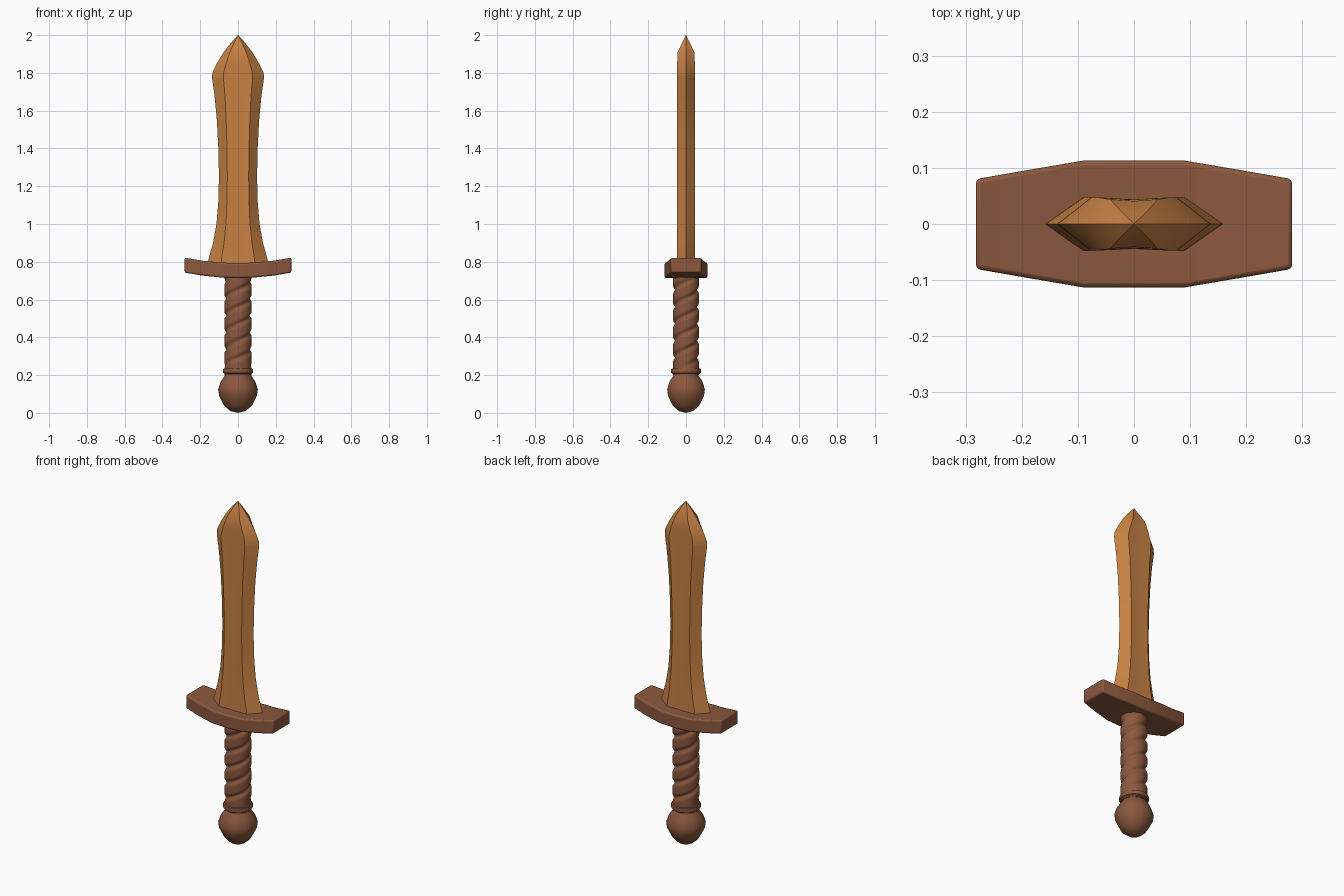
import bpy, bmesh, math
from math import sin, cos, pi, tau

if "Cube" in bpy.data.objects:
    bpy.data.objects.remove(bpy.data.objects["Cube"])


def material(name, rgb):
    m = bpy.data.materials.new(name)
    m.diffuse_color = (*rgb, 1)
    m.use_nodes = True
    m.node_tree.nodes["Principled BSDF"].inputs["Base Color"].default_value = m.diffuse_color
    return m


BLADE = material("honey wood", (0.57, 0.22, 0.056))
BROWN = material("dark brown wood", (0.26, 0.098, 0.048))


def loft(name, rings, mat, angle=35, bevel=0):
    """Skin a list of closed rings and cap both ends."""
    bm = bmesh.new()
    loops = [[bm.verts.new(p) for p in ring] for ring in rings]
    n = len(loops[0])
    for a, b in zip(loops, loops[1:]):
        for i in range(n):
            j = (i + 1) % n
            bm.faces.new((a[i], a[j], b[j], b[i]))
    bm.faces.new(loops[0])
    bm.faces.new(loops[-1])
    bmesh.ops.remove_doubles(bm, verts=bm.verts, dist=1e-5)
    bmesh.ops.recalc_face_normals(bm, faces=bm.faces)
    me = bpy.data.meshes.new(name)
    bm.to_mesh(me)
    bm.free()
    me.materials.append(mat)
    ob = bpy.data.objects.new(name, me)
    bpy.context.collection.objects.link(ob)
    if bevel:
        mod = ob.modifiers.new("soft edges", "BEVEL")
        mod.width = bevel
        mod.segments = 2
        mod.angle_limit = math.radians(40)
    bpy.ops.object.select_all(action="DESELECT")
    bpy.context.view_layer.objects.active = ob
    ob.select_set(True)
    bpy.ops.object.shade_smooth_by_angle(angle=math.radians(angle))
    return ob


def turned(name, profile, sides, mat, angle=35):
    rings = [[(r * cos(tau * i / sides), r * sin(tau * i / sides), z)
              for i in range(sides)] for r, z in profile]
    return loft(name, rings, mat, angle)


# Blade: bevelled hexagonal section with a shallow central hollow
def blade_ring(z, w, t):
    f = 0.56 * w
    return [(w, 0, z), (f, t, z), (0, t * 0.93, z), (-f, t, z),
            (-w, 0, z), (-f, -t, z), (0, -t * 0.93, z), (f, -t, z)]


outline = [(0.75, 0.165, 0.048), (0.81, 0.157, 0.048), (0.9, 0.132, 0.047),
           (1.0, 0.114, 0.047), (1.12, 0.104, 0.047), (1.25, 0.101, 0.047),
           (1.4, 0.104, 0.047), (1.55, 0.112, 0.047), (1.68, 0.124, 0.047),
           (1.77, 0.137, 0.047), (1.8, 0.136, 0.047), (1.85, 0.112, 0.047),
           (1.91, 0.076, 0.044), (1.96, 0.037, 0.02), (2.0, 0.001, 0.001)]
loft("blade", [blade_ring(*s) for s in outline], BLADE)

# Guard: bar tapering to both ends and bowed upward at the tips
guard = []
half = [(0.0, 0.113), (0.09, 0.113), (0.19, 0.096), (0.282, 0.08)]
for x, y in [(-x, y) for x, y in half[:0:-1]] + half:
    lift = 0.36 * x * x
    b, t = 0.714 + lift, 0.793 + lift
    guard.append([(x, -y, b), (x, y, b), (x, y, t), (x, -y, t)])
loft("guard", guard, BROWN, bevel=0.008)

# Grip: round handle with winding grooves
grip = []
for k in range(91):
    z = 0.2 + 0.54 * k / 90
    fade = min(1, max(0, (z - 0.23) / 0.06), max(0, (0.73 - z) / 0.05))
    ring = []
    for i in range(32):
        a = tau * i / 32
        groove = max(0, sin(2 * a - 70 * z)) ** 2
        r = 0.072 - 0.011 * fade * groove
        ring.append((r * cos(a), r * sin(a) * 0.95, z))
    grip.append(ring)
loft("grip", grip, BROWN, 60)

# Collar ring above the pommel
turned("collar", [(0.06, 0.2), (0.078, 0.212), (0.081, 0.222), (0.078, 0.234),
                  (0.06, 0.238)], 16, BROWN)

# Pommel: faceted ball
turned("pommel", [(0.001, 0), (0.04, 0.01), (0.073, 0.038), (0.1, 0.09),
                  (0.105, 0.125), (0.092, 0.165), (0.06, 0.212)], 10, BROWN, 40)
